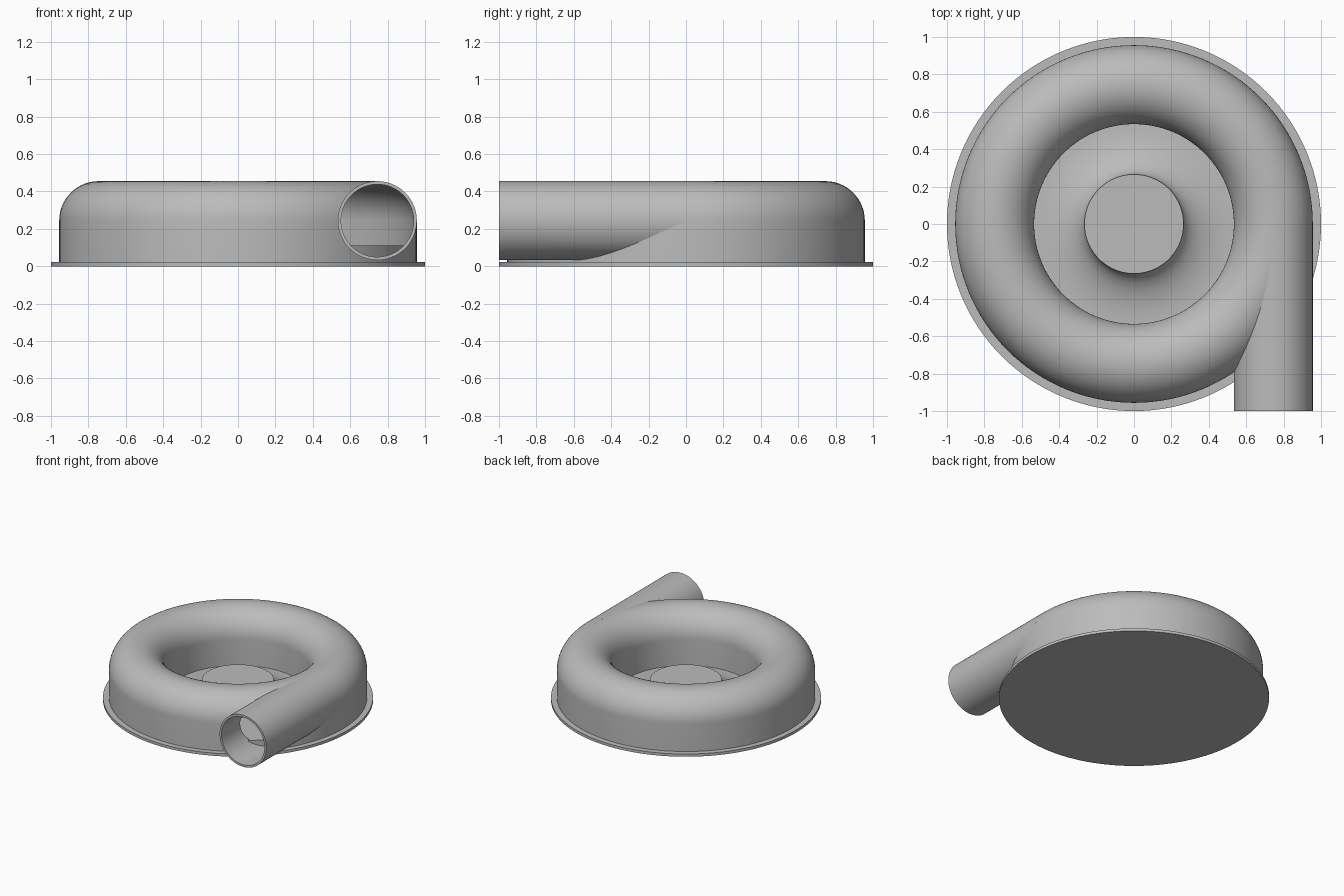
import bpy, bmesh, math
from mathutils import Matrix

cube = bpy.data.objects.get("Cube")
if cube:
    bpy.data.objects.remove(cube, do_unlink=True)

GREY = (0.5, 0.5, 0.5, 1)
metal = bpy.data.materials.new("plain grey metal")
metal.use_nodes = True
metal.diffuse_color = GREY
metal.node_tree.nodes["Principled BSDF"].inputs["Base Color"].default_value = GREY

RING_R, MID_Z = 0.745, 0.244     # centre of the scroll's round section
OUTER, INNER = 0.211, 0.194      # outside and bore radii
BASE_TOP, FLOOR_Z = 0.022, 0.11
SIDES = 128


def finish(name, bm):
    bmesh.ops.recalc_face_normals(bm, faces=bm.faces)
    mesh = bpy.data.meshes.new(name)
    bm.to_mesh(mesh)
    bm.free()
    mesh.materials.append(metal)
    obj = bpy.data.objects.new(name, mesh)
    bpy.context.collection.objects.link(obj)
    return obj


def lathe(name, profile):
    """Revolve a closed (radius, height) outline around z."""
    bm = bmesh.new()
    verts = [bm.verts.new((r, 0, z)) for r, z in profile]
    edges = [bm.edges.new((v, verts[i - 1])) for i, v in enumerate(verts)
             if v.co.x + verts[i - 1].co.x > 0]
    bmesh.ops.spin(bm, geom=verts + edges, cent=(0, 0, 0), axis=(0, 0, 1),
                   angle=math.tau, steps=SIDES, use_merge=True)
    bmesh.ops.remove_doubles(bm, verts=bm.verts, dist=1e-5)
    return finish(name, bm)


def pipe_rod(name, radius, y0, y1, cut_z=None):
    """Solid rod along y on the outlet axis, optionally cut flat below cut_z."""
    bm = bmesh.new()
    place = Matrix.Translation((RING_R, (y0 + y1) / 2, MID_Z)) @ Matrix.Rotation(math.pi / 2, 4, 'X')
    bmesh.ops.create_cone(bm, cap_ends=True, segments=96, radius1=radius,
                          radius2=radius, depth=y1 - y0, matrix=place)
    if cut_z is not None:
        geom = bm.verts[:] + bm.edges[:] + bm.faces[:]
        bmesh.ops.bisect_plane(bm, geom=geom, plane_co=(0, 0, cut_z),
                               plane_no=(0, 0, 1), clear_inner=True)
        bmesh.ops.holes_fill(bm, edges=[e for e in bm.edges if e.is_boundary])
    return finish(name, bm)


def subtract(obj, cutter):
    mod = obj.modifiers.new("cut", 'BOOLEAN')
    mod.operation, mod.solver, mod.object = 'DIFFERENCE', 'EXACT', cutter
    bpy.context.view_layer.objects.active = obj
    bpy.ops.object.modifier_apply(modifier=mod.name)


def arch(radius, bottom):
    """Arched section: half circle on top, straight legs down to bottom."""
    steps = 32
    arc = [(RING_R + radius * math.cos(math.pi * i / steps),
            MID_Z + radius * math.sin(math.pi * i / steps)) for i in range(steps + 1)]
    return [(RING_R + radius, bottom)] + arc + [(RING_R - radius, bottom)]


# Base plate
base = lathe("base_plate", [(0, 0), (1, 0), (1, BASE_TOP), (0, BASE_TOP)])

# Central hub flaring down to the inlet floor
HUB_R, HUB_Z, FLARE_R = 0.265, 0.165, 0.536
flare = []
for i in range(17):
    a = math.pi / 2 * i / 16
    flare.append((FLARE_R - (FLARE_R - HUB_R) * math.cos(a),
                  HUB_Z - (HUB_Z - 0.03) * math.sin(a)))
hub = lathe("flared_hub", [(0, 0.01), (0, HUB_Z)] + flare + [(FLARE_R, 0.01)])

# Hollow scroll housing and outlet pipe
housing = lathe("scroll_housing", arch(OUTER, 0.015))
pipe = pipe_rod("outlet_pipe", OUTER, -1, 0)
cavity = lathe("cavity_cutter", arch(INNER, FLOOR_Z))
bore = pipe_rod("bore_cutter", INNER, -1.1, 0.02)
opening = pipe_rod("opening_cutter", INNER, -1.1, 0.02, FLOOR_Z)

subtract(housing, cavity)
subtract(housing, opening)
subtract(pipe, bore)
subtract(pipe, cavity)
for cutter in (cavity, bore, opening):
    bpy.data.objects.remove(cutter, do_unlink=True)

# Smooth shading with sharp rims
bpy.ops.object.select_all(action='DESELECT')
for obj in (base, hub, housing, pipe):
    obj.select_set(True)
bpy.context.view_layer.objects.active = housing
bpy.ops.object.shade_smooth_by_angle(angle=math.radians(30))
